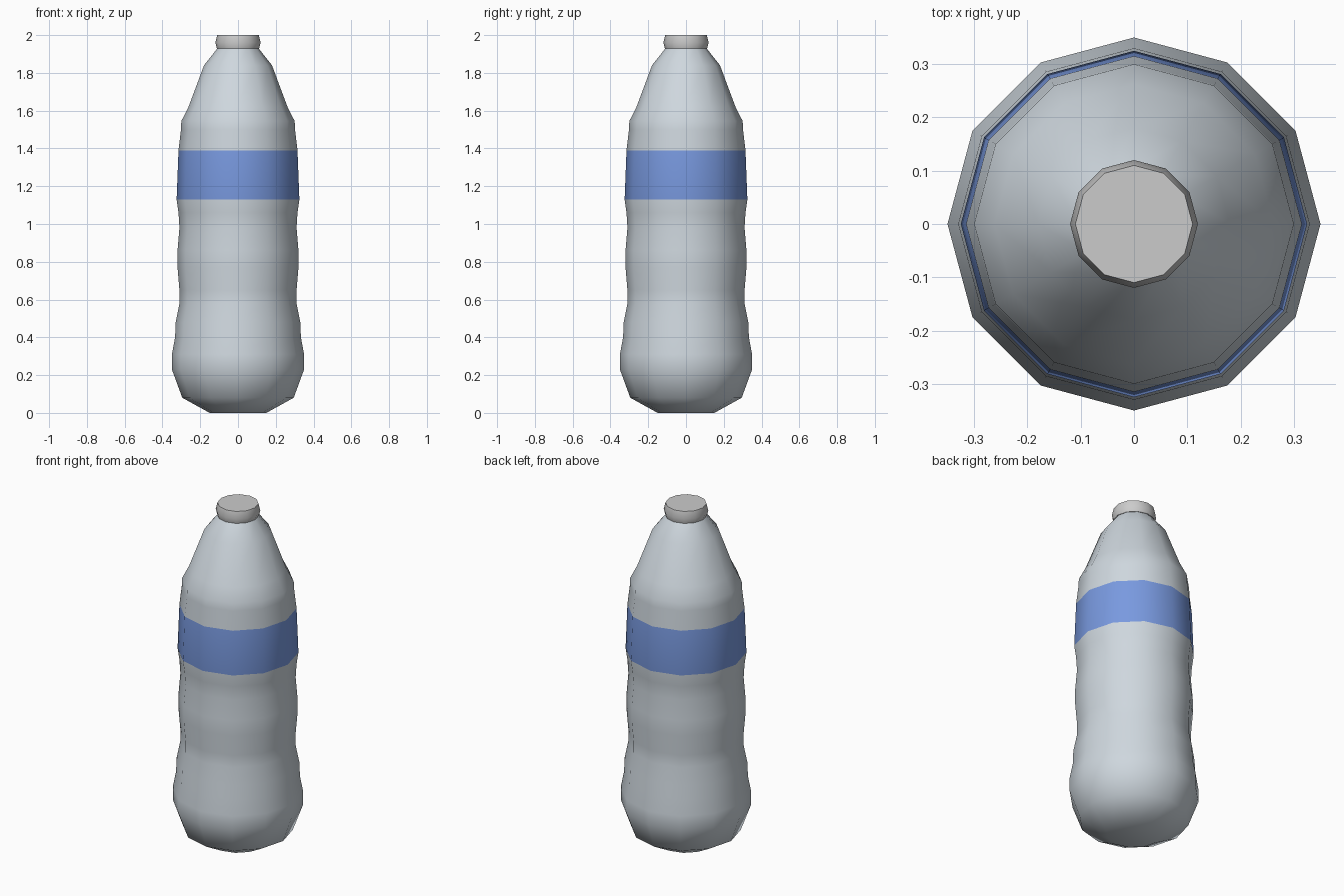
import bpy, bmesh
from math import cos, sin, pi, radians

if "Cube" in bpy.data.objects:
    bpy.data.objects.remove(bpy.data.objects["Cube"])

SIDES = 12


def lathe(name, profile, band=None):
    """Revolve (radius, height) points; faces of segment `band` get material slot 1."""
    bm = bmesh.new()
    rings = [[bm.verts.new((r * cos(2 * pi * i / SIDES), r * sin(2 * pi * i / SIDES), z))
              for i in range(SIDES)] for r, z in profile]
    for k in range(len(rings) - 1):
        a, b = rings[k], rings[k + 1]
        for i in range(SIDES):
            j = (i + 1) % SIDES
            f = bm.faces.new((a[i], a[j], b[j], b[i]))
            f.material_index = 1 if k == band else 0
    bm.faces.new(rings[0][::-1])
    bm.faces.new(rings[-1])
    me = bpy.data.meshes.new(name)
    bm.to_mesh(me)
    bm.free()
    ob = bpy.data.objects.new(name, me)
    bpy.context.collection.objects.link(ob)
    bpy.ops.object.select_all(action='DESELECT')
    ob.select_set(True)
    bpy.context.view_layer.objects.active = ob
    bpy.ops.object.shade_smooth_by_angle(angle=radians(50))
    return ob


# Bottle body with ripples, label band and tapering shoulder
body_profile = [
    (0.15, 0.0), (0.295, 0.08), (0.35, 0.23), (0.35, 0.31), (0.333, 0.40),
    (0.33, 0.48), (0.31, 0.58), (0.31, 0.65), (0.32, 0.77), (0.32, 0.86),
    (0.31, 0.98), (0.315, 1.06), (0.325, 1.13), (0.315, 1.39), (0.302, 1.50),
    (0.30, 1.545), (0.262, 1.62), (0.18, 1.84), (0.105, 1.935),
]
label_segment = [z for r, z in body_profile].index(1.13)
body = lathe("bottle_body", body_profile, label_segment)

# Body and label colours
for name, colour in (("body_tint", (0.62, 0.68, 0.73, 1)), ("label_blue", (0.19, 0.32, 0.74, 1))):
    mat = bpy.data.materials.new(name)
    mat.diffuse_color = colour
    mat.use_nodes = True
    mat.node_tree.nodes["Principled BSDF"].inputs["Base Color"].default_value = mat.diffuse_color
    body.data.materials.append(mat)

# Screw cap
lathe("cap", [(0.112, 1.93), (0.12, 1.96), (0.11, 2.0)])
